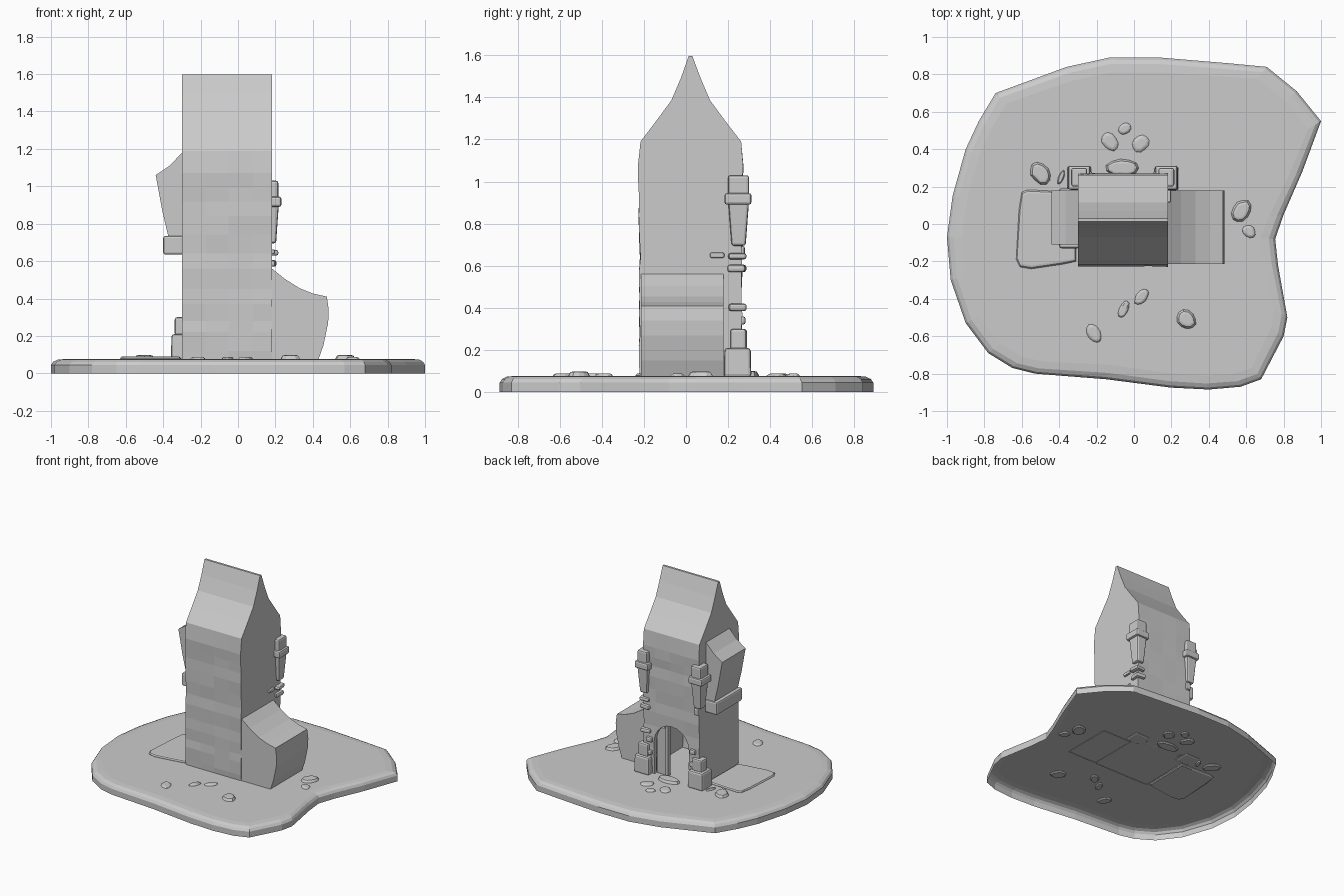
import bpy, bmesh, math, random
from mathutils import Matrix

if "Cube" in bpy.data.objects:
    bpy.data.objects.remove(bpy.data.objects["Cube"])

random.seed(4)
stone = bpy.data.materials.new("pale grey")
stone.diffuse_color = (0.6, 0.6, 0.6, 1)
stone.use_nodes = True
stone.node_tree.nodes["Principled BSDF"].inputs["Base Color"].default_value = stone.diffuse_color


def finish(name, bm, bevel=0, segs=2):
    bmesh.ops.recalc_face_normals(bm, faces=bm.faces[:])
    me = bpy.data.meshes.new(name)
    bm.to_mesh(me)
    bm.free()
    me.materials.append(stone)
    ob = bpy.data.objects.new(name, me)
    bpy.context.collection.objects.link(ob)
    if bevel:
        m = ob.modifiers.new("Bevel", 'BEVEL')
        m.width, m.segments = bevel, segs
    return ob


def drop_faces(ob, test):
    """Delete the faces that pass a test, leaving an open shell."""
    bm = bmesh.new()
    bm.from_mesh(ob.data)
    bm.normal_update()
    bad = [f for f in bm.faces if test(f.normal, f.calc_center_median())]
    bmesh.ops.delete(bm, geom=bad, context='FACES')
    bm.to_mesh(ob.data)
    bm.free()


def prism(name, pts, axis, a, b, bevel=0, cuts=()):
    """Extrude a (y,z) profile along x, or an (x,z) profile along y."""
    bm = bmesh.new()
    stops = [a, *cuts, b]
    rings = [[bm.verts.new((d, p, z) if axis == 'x' else (p, d, z)) for p, z in pts] for d in stops]
    n = len(pts)
    for r0, r1 in zip(rings, rings[1:]):
        for i in range(n):
            j = (i + 1) % n
            bm.faces.new((r0[i], r0[j], r1[j], r1[i]))
    bm.faces.new(rings[0])
    bm.faces.new(rings[-1])
    if cuts:  # uneven masonry
        for v in bm.verts:
            if .1 < v.co.z < 1.15:
                v.co.y += random.uniform(-.003, .003)
    return finish(name, bm, bevel)


def slab(name, outline, rings, base=True):
    """Stack inset copies of an outline: rings are (inset, z)."""
    bm = bmesh.new()
    n = len(outline)
    cx = sum(p[0] for p in outline) / n
    cy = sum(p[1] for p in outline) / n
    loops = []
    for inset, z in rings:
        loop = []
        for x, y in outline:
            k = 1 - inset / math.hypot(x - cx, y - cy)
            loop.append(bm.verts.new((cx + (x - cx) * k, cy + (y - cy) * k, z)))
        loops.append(loop)
    for l0, l1 in zip(loops, loops[1:]):
        for i in range(n):
            j = (i + 1) % n
            bm.faces.new((l0[i], l0[j], l1[j], l1[i]))
    if base:
        bm.faces.new(loops[0])
    bm.faces.new(loops[-1])
    return finish(name, bm)


def block(name, x, y, z0, z1, sx, sy, taper=1.0, turn=0.0, bevel=0.012):
    """Bevelled box; taper scales its bottom end."""
    bm = bmesh.new()
    bmesh.ops.create_cube(bm, size=1)
    for v in bm.verts:
        k = taper if v.co.z < 0 else 1
        v.co.x *= sx * k
        v.co.y *= sy * k
        v.co.z *= z1 - z0
    move = Matrix.Translation((x, y, (z0 + z1) / 2)) @ Matrix.Rotation(turn, 4, 'Z')
    bmesh.ops.transform(bm, verts=bm.verts[:], matrix=move)
    return finish(name, bm, bevel)


def pebble(name, x, y, rx, ry, turn, top=0.088):
    pts = []
    for i in range(11):
        a = i * math.tau / 11
        px, py = rx * math.cos(a), ry * math.sin(a)
        k = random.uniform(0.94, 1.06)
        pts.append((x + k * (px * math.cos(turn) - py * math.sin(turn)),
                    y + k * (px * math.sin(turn) + py * math.cos(turn))))
    m = min(rx, ry)
    slab(name, pts, [(.2 * m, .066), (0, .073), (.05 * m, .079), (.25 * m, top - .003), (.5 * m, top)])


# Ground slab: rounded upper rim, hollow underneath
ground = [(-.13, .89), (.14, .89), (.5, .86), (.71, .84), (.87, .71), (1, .55), (.9, .28),
          (.8, .05), (.755, -.08), (.77, -.22), (.82, -.5), (.8, -.6), (.68, -.83), (.57, -.87),
          (.4, -.885), (.2, -.875), (-.15, -.83), (-.53, -.8), (-.65, -.77), (-.78, -.69),
          (-.9, -.53), (-.98, -.3), (-1, -.07), (-.97, .15), (-.9, .4), (-.83, .55), (-.74, .7), (-.36, .84)]
slab("ground_slab", ground, [(0, 0), (0, .045), (.012, .062), (.035, .073), (.08, .077)], base=False)

# Tower shell with uneven walls and a concave pointed roof
heights = [.074, .12, .22, .28, .37, .45, .56, .64, .74, .84, .92, .99, 1.07]
wob = [0, .002, .004, .001, .004, .001, .004, .001, .003, .005, .002, .006, .009]
front = [(-.218 - w, z) for z, w in zip(heights, wob)]
back = [(.262 + w, z) for z, w in zip(heights, wob)]
roof = [(-.216, 1.19), (-.14, 1.29), (-.07, 1.385), (-.025, 1.49), (.013, 1.597),
        (.03, 1.597), (.07, 1.49), (.115, 1.385), (.185, 1.29), (.262, 1.19)]
tower = prism("tower", front + roof + back[::-1], 'x', -.3, .182, cuts=(-.17, -.05, .08))

# Arched doorway through the back wall
r, cx, top = .15, -.06, .485
arch = [(cx - r, .06)] + [(cx - r * math.cos(i * math.pi / 10), top - r + r * math.sin(i * math.pi / 10))
                          for i in range(11)] + [(cx + r, .06)]
cutter = prism("doorway_cutter", arch, 'y', .235, .4)
cutter.hide_render = True
mod = tower.modifiers.new("Doorway", 'BOOLEAN')
mod.operation, mod.solver, mod.object = 'DIFFERENCE', 'EXACT', cutter
bpy.context.view_layer.objects.active = tower
bpy.ops.object.modifier_apply(modifier="Doorway")
bpy.data.objects.remove(cutter, do_unlink=True)
drop_faces(tower, lambda n, c: (n.z < -.9 and c.z < .1) or (n.y > .9 and c.y < .24 and c.z < .5))

# Half door left ajar
block("door_leaf", .045, .225, .076, .44, .09, .02, bevel=.004)
block("door_edge", -.005, .23, .076, .465, .022, .035, bevel=.004)

# Side annex with swept roof
annex = prism("side_annex", [(.182, .56), (.25, .505), (.33, .455), (.4, .427), (.475, .41), (.485, .34),
                             (.482, .27), (.457, .15), (.43, .074), (.182, .074)], 'y', -.214, .178)
drop_faces(annex, lambda n, c: n.x < -.9 or n.z < -.9)

# Overhanging bay and its ledge
bay = prism("bay", [(-.3, 1.18), (-.365, 1.11), (-.44, 1.06), (-.405, .87), (-.37, .72), (-.3, .72)],
            'y', -.11, .18)
drop_faces(bay, lambda n, c: n.x > .9)
block("bay_ledge", -.345, .03, .635, .735, .11, .32)

# Corner pillars beside the doorway
for s in (-1, 1):
    x, y = -.06 + s * .233, .25
    block("pillar_top", x, y, .93, 1.03, .085, .1)
    block("pillar_collar", x, y - .003, .89, .945, .118, .128)
    block("pillar_shaft", x, y, .695, .9, .09, .098, .68)
    block("pillar_stone", x, .25, .2, .3, .088, .075, 1, -.05)
    block("pillar_foot", x, y - .005, .07, .21, .125, .125, 1.05, 0, .015)
    block("arch_stone", x - s * .045, .268, .32, .36, .05, .03)
    block("arch_stone", x - s * .045, .268, .22, .26, .05, .03)
block("pillar_stub", -.28, .25, .635, .695, .04, .06)
for z0, z1, dx, t in [(.63, .66, 0, .1), (.57, .605, -.01, -.1), (.385, .42, -.01, .15)]:
    block("pillar_stone", .173 + dx, .242, z0, z1, .08, .085, 1, t)
block("wall_stone", .185, .148, .637, .663, .025, .068, bevel=.008)

# Flat paving plate beside the tower
plate = [(-.61, -.23), (-.55, -.24), (-.38, -.215), (-.31, -.2), (-.305, .17), (-.4, .175), (-.57, .183),
         (-.6, .17), (-.615, .08), (-.63, -.19)]
slab("paving_plate", plate, [(.01, .066), (0, .072), (0, .08), (.008, .088), (.02, .09)])

# Doorstep and loose stones
pebble("doorstep", -.06, .3, .09, .05, 0, .1)
for x, y, rx, ry, t in [(-.13, .44, .055, .04, 2.2), (-.05, .51, .036, .03, .5), (.035, .43, .05, .042, .8),
                        (-.5, .27, .068, .05, 2.3), (-.39, .25, .04, .015, 1.2), (.575, .07, .065, .05, 1.0),
                        (.615, -.04, .04, .032, 2.4), (.28, -.51, .057, .05, 2.4), (.04, -.39, .05, .03, .9),
                        (-.055, -.455, .05, .025, 1.1), (-.215, -.585, .055, .036, 2.1)]:
    pebble("loose_stone", x, y, rx, ry, t, .098 if rx > .055 else .088)
